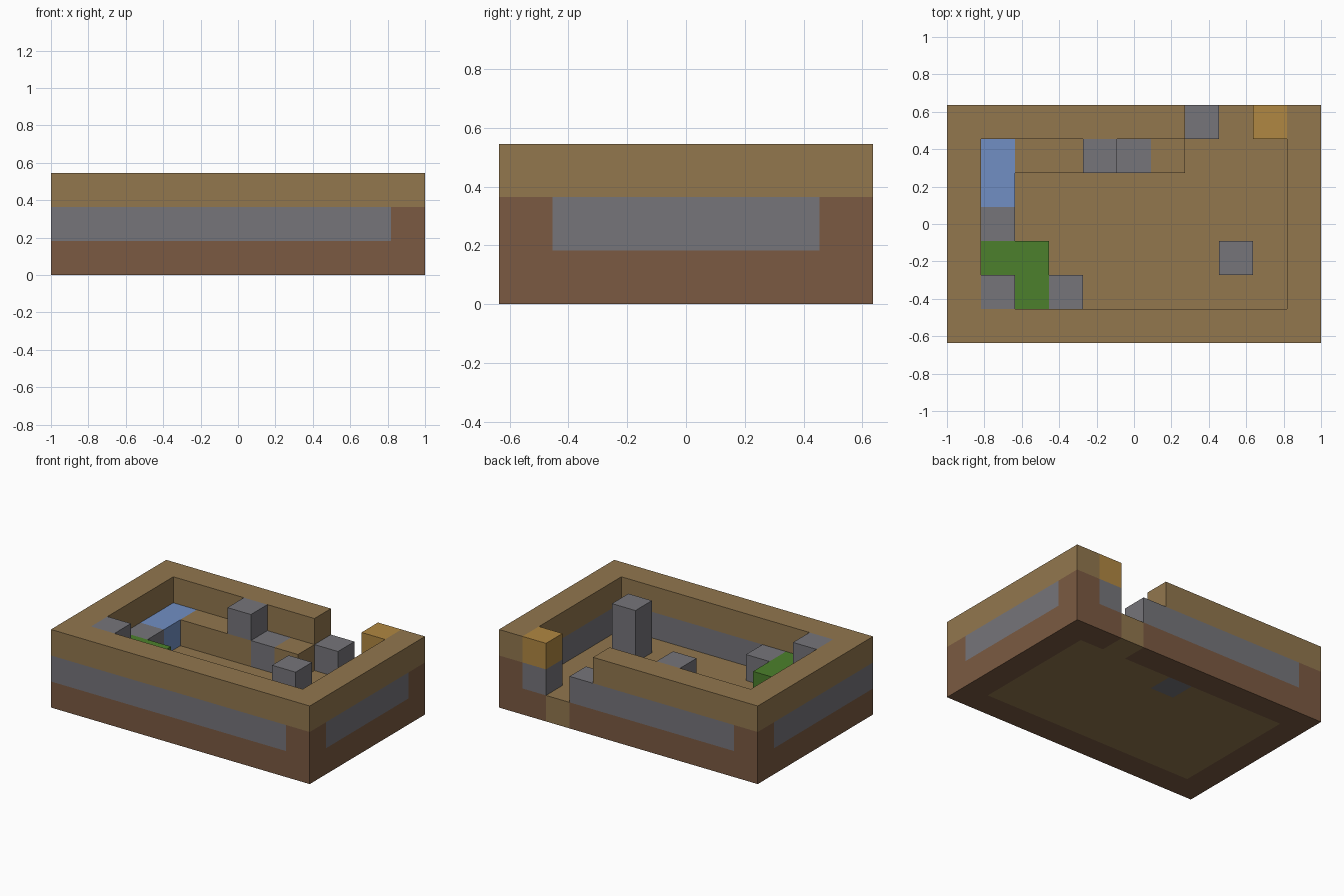
import bpy, bmesh
from mathutils import Vector
from itertools import product

cube = bpy.data.objects.get("Cube")
if cube:
    bpy.data.objects.remove(cube, do_unlink=True)

NX, NY = 11, 7
UNIT = 2 / NX


def material(name, rgb):
    m = bpy.data.materials.new(name)
    m.use_nodes = True
    m.diffuse_color = (*rgb, 1)
    bsdf = m.node_tree.nodes["Principled BSDF"]
    bsdf.inputs["Base Color"].default_value = (*rgb, 1)
    bsdf.inputs["Roughness"].default_value = 0.9
    return m


oak = material("oak planks", (0.287, 0.184, 0.076))
stone = material("grey stone", (0.181, 0.178, 0.195))
earth = material("brown earth", (0.198, 0.102, 0.054))
water = material("blue water", (0.165, 0.275, 0.552))
leaf = material("green leaves", (0.072, 0.216, 0.025))
gold = material("golden wood", (0.434, 0.242, 0.054))

cells = {}   # grid cell -> part name
colours = {}  # part name -> material


def fill(name, mat, x, y, z):
    """Fill an inclusive range of grid cells, replacing what was there."""
    colours[name] = mat
    spans = [range(s[0], s[-1] + 1) for s in (x, y, z)]
    for c in product(*spans):
        cells[c] = name


def ring(name, mat, z):
    for x, y in (((0, 10), (0,)), ((0, 10), (6,)), ((0,), (0, 6)), ((10,), (0, 6))):
        fill(name, mat, x, y, (z,))


# Base, floor and the three wall courses
ring("foundation", earth, 0)
fill("floor", oak, (1, 9), (1, 5), (0,))
ring("stone_wall", stone, 1)
for x, y in ((10, 0), (10, 6), (0, 6)):
    fill("corner_block", earth, (x,), (y,), (1,))
ring("top_wall", oak, 2)

# Doorway through the back wall and its posts
fill("floor", oak, (8,), (6,), (0,))
for c in ((8, 6, 1), (8, 6, 2), (7, 6, 2)):
    del cells[c]
fill("door_post_top", gold, (9,), (6,), (2,))

# Back bench with stone blocks
fill("bench", oak, (2, 6), (5,), (1,))
fill("hearth", stone, (5,), (5,), (0, 1))
fill("bench_block", stone, (4,), (5,), (2,))

# Side basin, planter and stone blocks
fill("basin", water, (1,), (4, 5), (1,))
fill("basin_end", stone, (1,), (3,), (1,))
fill("planter", leaf, (1, 2), (2,), (1,))
fill("planter", leaf, (2,), (1,), (1,))
fill("planter_end", stone, (3,), (1,), (1,))
fill("corner_pillar", stone, (1,), (1,), (1, 2))

# Free-standing pillar
fill("pillar", stone, (8,), (2,), (1, 2))


def build(name):
    """Mesh the exposed sides of one part's cells."""
    bm = bmesh.new()
    for c in (c for c, part in cells.items() if part == name):
        centre = Vector(c) + Vector((0.5 - NX / 2, 0.5 - NY / 2, 0.5))
        for axis, sign in product(range(3), (-1, 1)):
            n = Vector((0, 0, 0))
            n[axis] = sign
            if tuple(int(a + b) for a, b in zip(c, n)) in cells:
                continue
            u = Vector((0, 0, 0))
            u[(axis + 1) % 3] = 0.5
            v = n.cross(u)
            mid = centre + n / 2
            bm.faces.new([bm.verts.new((mid + p) * UNIT)
                          for p in (-u - v, u - v, u + v, v - u)])
    bmesh.ops.remove_doubles(bm, verts=bm.verts, dist=0.001)
    mesh = bpy.data.meshes.new(name)
    bm.to_mesh(mesh)
    bm.free()
    mesh.materials.append(colours[name])
    bpy.context.collection.objects.link(bpy.data.objects.new(name, mesh))


for part in colours:
    build(part)
